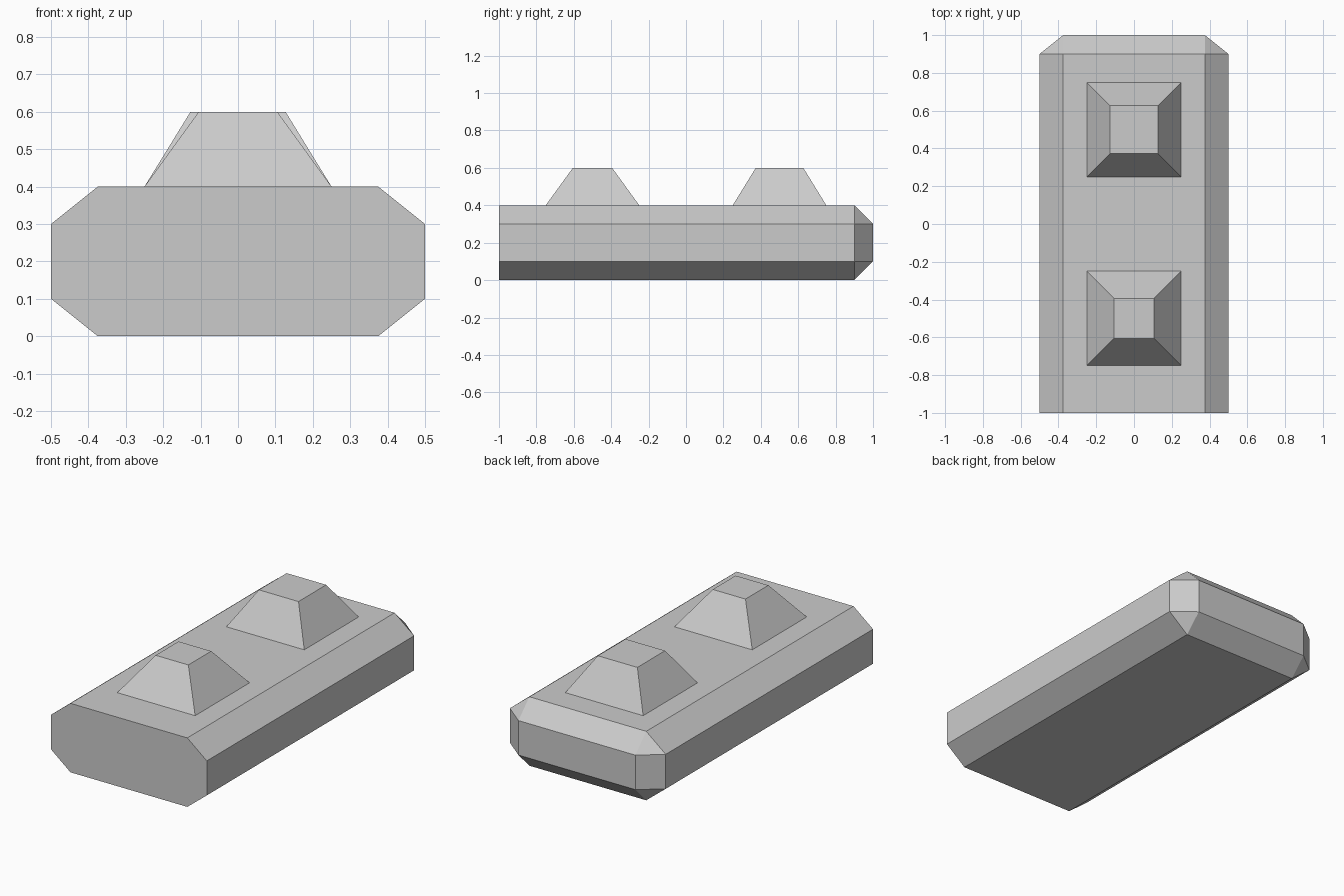
import bpy, bmesh
from math import radians, sqrt
from mathutils import Matrix

if "Cube" in bpy.data.objects:
    bpy.data.objects.remove(bpy.data.objects["Cube"])


def finish(bm, name):
    bmesh.ops.recalc_face_normals(bm, faces=bm.faces)
    mesh = bpy.data.meshes.new(name)
    bm.to_mesh(mesh)
    bm.free()
    obj = bpy.data.objects.new(name, mesh)
    bpy.context.collection.objects.link(obj)
    return obj


# Body: octagonal bar, flat at the front, chamfered at the back
HALF_X, FLAT_X = 0.5, 0.375
LOW, HIGH, TOP = 0.1, 0.3, 0.4
BACK, EDGE = 1.0, 0.9
profile = [(FLAT_X, 0), (HALF_X, LOW), (HALF_X, HIGH), (FLAT_X, TOP)]
points = [(s * x, y, z) for s in (-1, 1) for y in (-BACK, EDGE) for x, z in profile]
points += [(s * FLAT_X, BACK, z) for s in (-1, 1) for z in (LOW, HIGH)]

bm = bmesh.new()
for p in points:
    bm.verts.new(p)
bmesh.ops.convex_hull(bm, input=bm.verts)
bmesh.ops.dissolve_limit(bm, angle_limit=radians(1), verts=bm.verts, edges=bm.edges)
finish(bm, "body")


# Studs: square frustums standing on the body
def stud(name, y, top_half):
    bm = bmesh.new()
    bmesh.ops.create_cone(bm, cap_ends=True, segments=4,
                          radius1=0.25 * sqrt(2), radius2=top_half * sqrt(2), depth=0.2,
                          matrix=Matrix.Rotation(radians(45), 4, 'Z'))
    finish(bm, name).location = (0, y, TOP + 0.1)


stud("front_stud", -0.5, 0.105)
stud("back_stud", 0.5, 0.127)
